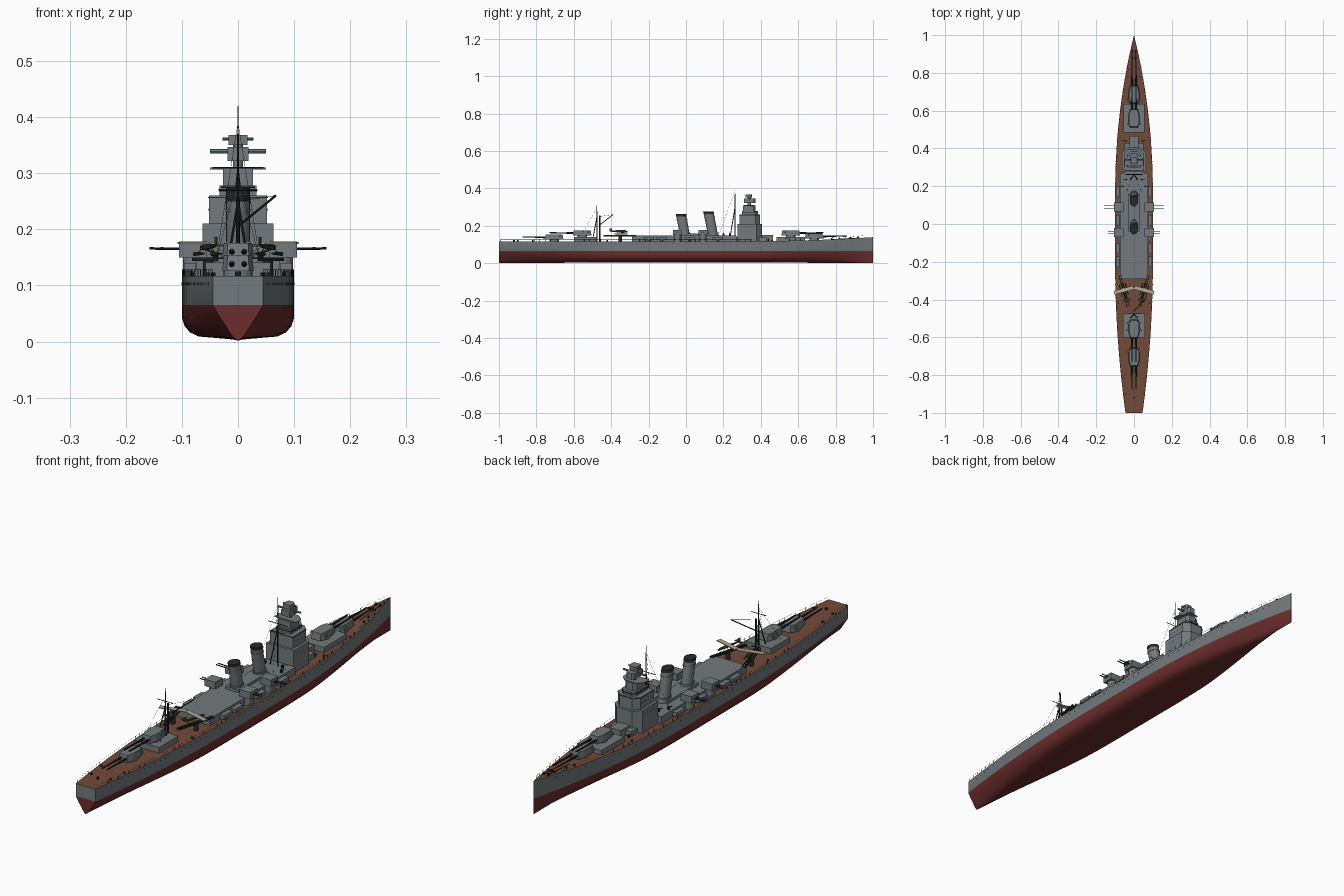
import bpy, bmesh, math
from mathutils import Vector, Matrix

old = bpy.data.objects.get("Cube")
if old:
    bpy.data.objects.remove(old)


def material(name, rgb):
    m = bpy.data.materials.new(name)
    m.use_nodes = True
    m.diffuse_color = (*rgb, 1)
    m.node_tree.nodes["Principled BSDF"].inputs["Base Color"].default_value = (*rgb, 1)
    return m


GREY = material("ship grey", (0.17, 0.195, 0.205))
DECK = material("wooden deck", (0.17, 0.07, 0.042))
RED = material("hull red", (0.15, 0.026, 0.026))
DARK = material("dark metal", (0.02, 0.022, 0.024))
CREAM = material("wing cream", (0.45, 0.42, 0.32))
OLIVE = material("aircraft olive", (0.06, 0.07, 0.03))


def finish(name, bm, *mats, smooth=False):
    bmesh.ops.recalc_face_normals(bm, faces=bm.faces)
    for f in bm.faces:
        f.smooth = smooth
    me = bpy.data.meshes.new(name)
    bm.to_mesh(me)
    bm.free()
    for m in mats:
        me.materials.append(m)
    if smooth:
        me.set_sharp_from_angle(angle=math.radians(35))
    ob = bpy.data.objects.new(name, me)
    bpy.context.collection.objects.link(ob)
    return ob


def box(bm, x, y, z, mtx=Matrix()):
    """Box from (low, high) ranges."""
    mid = Vector([(a + b) / 2 for a, b in (x, y, z)])
    size = [b - a for a, b in (x, y, z)]
    bmesh.ops.create_cube(bm, size=1, matrix=mtx @ Matrix.Translation(mid) @ Matrix.Diagonal((*size, 1)))


def rod(bm, p, q, r, r2=None, seg=8, mtx=Matrix()):
    """Cylinder or cone between two points."""
    p, q = Vector(p), Vector(q)
    turn = (q - p).to_track_quat('Z', 'Y').to_matrix().to_4x4()
    bmesh.ops.create_cone(bm, cap_ends=True, segments=seg, radius1=r, radius2=r if r2 is None else r2,
                          depth=(q - p).length, matrix=mtx @ Matrix.Translation((p + q) / 2) @ turn)


def prism(bm, outline, z0, z1, shrink=1.0, mtx=Matrix()):
    """Upright prism from a plan outline, optionally tapered."""
    low = [bm.verts.new(mtx @ Vector((x, y, z0))) for x, y in outline]
    top = [bm.verts.new(mtx @ Vector((x * shrink, y * shrink, z1))) for x, y in outline]
    bm.faces.new(low)
    bm.faces.new(top)
    for i in range(len(low)):
        j = (i + 1) % len(low)
        bm.faces.new((low[i], low[j], top[j], top[i]))


def half_beam(y):
    if y > 0.15:
        return max(0.0006, 0.1 * (1 - ((y - 0.15) / 0.85) ** 2.1))
    return 0.1 - 0.055 * (max(0, -y - 0.2) / 0.8) ** 2


def deck_z(y):
    return 0.117 + 0.022 * (max(0, y - 0.3) / 0.7) ** 2


# Hull: sections blended from a full midship shape to a V at both ends
FULL = [(1, 0.065), (1, 0.042), (0.95, 0.027), (0.85, 0.016), (0.7, 0.009), (0, 0.003)]
VEE = [(1, 0.065), (0.74, 0.045), (0.5, 0.029), (0.32, 0.016), (0.17, 0.007), (0, 0.001)]
bm = bmesh.new()
rings = []
N = 48
for i in range(N + 1):
    y = -math.cos(math.pi * i / N)
    b = half_beam(y)
    t = max(0, (abs(y) - 0.35) / 0.65) ** 1.4
    side = [(b, deck_z(y))] + [(b * (f[0] * (1 - t) + v[0] * t), f[1] * (1 - t) + v[1] * t)
                               for f, v in zip(FULL, VEE)]
    pts = side + [(-x, z) for x, z in side[-2::-1]]
    rings.append([bm.verts.new((x, y, z)) for x, z in pts])
for a, c in zip(rings, rings[1:]):
    for k in range(len(a)):
        n = (k + 1) % len(a)
        bm.faces.new((a[k], a[n], c[n], c[k])).material_index = 1 if n == 0 else 0
for ring in (rings[0], rings[-1]):
    bm.faces.new(ring[1:-1])
    bm.faces.new((ring[0], ring[1], ring[-2], ring[-1]))
for f in bm.faces:
    if max(v.co.z for v in f.verts) < 0.066:
        f.material_index = 2
finish("hull", bm, GREY, DECK, RED, smooth=True)

# Portholes along both sides
bm = bmesh.new()
for s in (-1, 1):
    for i in range(60):
        y = -0.94 + i * 0.031
        b = half_beam(y)
        rod(bm, (s * (b - 0.004), y, deck_z(y) - 0.014), (s * (b + 0.0006), y, deck_z(y) - 0.014), 0.002)
finish("portholes", bm, DARK)

# Deck edge railing
bm = bmesh.new()
for s in (-1, 1):
    last = None
    for i in range(67):
        y = -0.99 + i * 0.0297
        foot = Vector((s * (half_beam(y) - 0.001), y, deck_z(y)))
        top = foot + Vector((0, 0, 0.011))
        rod(bm, foot, top, 0.0005, seg=4)
        if last:
            rod(bm, last, top, 0.0003, seg=3)
        last = top
finish("railing", bm, DARK)

# Deckhouses
bm = bmesh.new()
box(bm, (-0.075, 0.075), (-0.29, 0.27), (0.112, 0.147))
box(bm, (-0.05, 0.05), (0.25, 0.43), (0.112, 0.14))
box(bm, (-0.025, 0.025), (0.4, 0.465), (0.112, 0.15))
box(bm, (-0.056, 0.056), (0.485, 0.635), (0.112, 0.141))
box(bm, (-0.058, 0.058), (-0.6, -0.475), (0.112, 0.141))
box(bm, (-0.03, 0.03), (-0.04, 0.16), (0.145, 0.158))
finish("deckhouses", bm, GREY)


# Main turrets with twin guns
def turret(name, y, z, aim, reach):
    mtx = Matrix.Translation((0, y, z)) @ Matrix.Rotation(0 if aim > 0 else math.pi, 4, 'Z')
    bm = bmesh.new()
    plan = [(-0.021, -0.05), (0.021, -0.05), (0.028, -0.03), (0.028, 0.02), (0.02, 0.05), (-0.02, 0.05),
            (-0.028, 0.02), (-0.028, -0.03)]
    prism(bm, plan, 0.006, 0.034, 0.9, mtx)
    rod(bm, (0, 0, -0.012), (0, 0, 0.008), 0.026, seg=20, mtx=mtx)
    box(bm, (-0.036, 0.036), (-0.034, -0.025), (0.02, 0.028), mtx)
    finish(name, bm, GREY)
    bm = bmesh.new()
    for x in (-0.011, 0.011):
        rod(bm, (x, 0.04, 0.018), (x, 0.085, 0.019), 0.0055, 0.0045, mtx=mtx)
        rod(bm, (x, 0.08, 0.019), (x, reach, 0.021), 0.0038, 0.0028, mtx=mtx)
    finish(name + "_guns", bm, DARK)


turret("fore_lower_turret", 0.685, 0.125, 1, 0.175)
turret("fore_upper_turret", 0.56, 0.142, 1, 0.175)
turret("aft_upper_turret", -0.555, 0.142, -1, 0.175)
turret("aft_lower_turret", -0.705, 0.12, -1, 0.17)


# Bridge tower in stepped tiers with chamfered forward corners
def tier(bm, w, y0, y1, z0, z1):
    c = w * 0.45
    prism(bm, [(-w, y0), (w, y0), (w, y1 - c), (w - c, y1), (c - w, y1), (-w, y1 - c)], z0, z1)


bm = bmesh.new()
for part in [(0.063, 0.275, 0.405, 0.112, 0.21), (0.052, 0.285, 0.395, 0.21, 0.26),
             (0.033, 0.3, 0.385, 0.26, 0.278), (0.027, 0.305, 0.372, 0.278, 0.308),
             (0.05, 0.31, 0.365, 0.307, 0.31), (0.019, 0.31, 0.372, 0.322, 0.347),
             (0.017, 0.318, 0.354, 0.35, 0.368)]:
    tier(bm, *part)
rod(bm, (0, 0.338, 0.305), (0, 0.338, 0.355), 0.009, seg=12)
rod(bm, (-0.05, 0.34, 0.339), (0.05, 0.34, 0.339), 0.004)
rod(bm, (-0.028, 0.338, 0.361), (0.028, 0.338, 0.361), 0.003)
finish("bridge_tower", bm, GREY)
bm = bmesh.new()
tier(bm, 0.034, 0.299, 0.386, 0.267, 0.272)
tier(bm, 0.0533, 0.2838, 0.3965, 0.256, 0.258)
for s in (-1, 1):
    for y in (0.3, 0.32, 0.34, 0.36):
        rod(bm, (s * 0.06, y, 0.19), (s * 0.0635, y, 0.19), 0.002)
        rod(bm, (s * 0.05, y, 0.235), (s * 0.0525, y, 0.235), 0.002)
finish("bridge_windows", bm, DARK)


# Raked oval funnels with dark caps
def funnel(name, y, rake, top):
    def pipe(za, zb, scale, tag, mat):
        bm = bmesh.new()
        rings = []
        for z in (za, zb):
            yc = y - rake * (z - 0.145) / (top - 0.145)
            rings.append([bm.verts.new((0.021 * scale * math.cos(a), yc + 0.027 * scale * math.sin(a), z))
                          for a in (math.tau * k / 24 for k in range(24))])
            bm.faces.new(rings[-1])
        for k in range(24):
            j = (k + 1) % 24
            bm.faces.new((rings[0][k], rings[0][j], rings[1][j], rings[1][k]))
        finish(name + tag, bm, mat, smooth=True)
    pipe(0.14, top - 0.004, 1, "", GREY)
    pipe(0.145, 0.165, 1.15, "_base", GREY)
    pipe(top - 0.03, top - 0.026, 1.08, "_band", GREY)
    pipe(top - 0.012, top, 1.03, "_cap", DARK)


funnel("fore_funnel", 0.145, 0.025, 0.275)
funnel("aft_funnel", -0.005, 0.022, 0.262)

# Secondary mounts, side tubes and light guns, mirrored
mounts, guns = bmesh.new(), bmesh.new()
for s in (-1, 1):
    for y, reach in ((0.09, 0.158), (-0.045, 0.138)):
        box(mounts, sorted((s * 0.055, s * 0.105)), (y - 0.024, y + 0.024), (0.15, 0.178))
        rod(mounts, (s * 0.078, y, 0.112), (s * 0.078, y, 0.152), 0.02, seg=16)
        for dy in (-0.007, 0.007):
            rod(guns, (s * 0.1, y + dy, 0.165), (s * reach, y + dy, 0.166), 0.0022)
    for y in (-0.2, -0.13, 0.02, 0.17):
        box(mounts, sorted((s * 0.076, s * 0.096)), (y - 0.028, y + 0.028), (0.124, 0.14))
        rod(mounts, (s * 0.086, y, 0.112), (s * 0.086, y, 0.126), 0.007)
    for x, y, z in ((0.04, 0.235, 0.147), (0.06, 0.2, 0.147), (0.045, 0.44, 0.117)):
        rod(guns, (s * x, y, z), (s * x, y, z + 0.012), 0.005)
        rod(guns, (s * x, y, z + 0.011), (s * (x + 0.018), y, z + 0.017), 0.0015)
finish("secondary_mounts", mounts, GREY)
finish("secondary_guns", guns, DARK)

# Bollards, capstans and anchor gear
bm = bmesh.new()
for s in (-1, 1):
    for y in (-0.9, -0.82, -0.42, 0.46, 0.78, 0.82, 0.88):
        x = s * (half_beam(y) - 0.014)
        rod(bm, (x, y, deck_z(y) - 0.002), (x, y, deck_z(y) + 0.006), 0.004)
for x, y in ((0, -0.92), (0, 0.88), (0.01, 0.92), (-0.01, 0.92)):
    rod(bm, (x, y, deck_z(y) - 0.002), (x, y, deck_z(y) + 0.008), 0.005)
for s in (-1, 1):
    rod(bm, (s * 0.01, 0.78, 0.127), (s * 0.008, 0.92, 0.135), 0.0015, seg=4)
finish("deck_fittings", bm, DARK)


# Tripod masts with yards and stays
def mast(name, y, top, joint, foot, yards):
    bm = bmesh.new()
    rod(bm, (0, y, 0.115), (0, y, joint), 0.003)
    rod(bm, (0, y, joint), (0, y, top), 0.0018, 0.001)
    for s in (-1, 1):
        rod(bm, (s * 0.022, y + foot, 0.115), (0, y, joint), 0.0022)
        rod(bm, (s * 0.04, y - 0.09, 0.14), (0, y, top - 0.03), 0.0004, seg=4)
    for z, w in yards:
        rod(bm, (-w, y, z), (w, y, z), 0.0014)
    finish(name, bm, DARK)


mast("fore_mast", 0.262, 0.42, 0.3, -0.03, ((0.31, 0.045), (0.275, 0.03)))
mast("aft_mast", -0.476, 0.325, 0.25, -0.025, ((0.27, 0.035),))
bm = bmesh.new()
rod(bm, (0, -0.46, 0.115), (0, -0.46, 0.255), 0.004)
rod(bm, (0, -0.46, 0.205), (0.067, -0.39, 0.26), 0.0022)
rod(bm, (0, -0.46, 0.25), (0.067, -0.39, 0.26), 0.0005, seg=4)
finish("crane", bm, DARK)

# Catapults carrying floatplanes, one each side
for s, label in ((1, "left"), (-1, "right")):
    mtx = Matrix.Translation((s * 0.053, -0.352, 0)) @ Matrix.Rotation(-s * math.radians(15), 4, 'Z')
    bm = bmesh.new()
    for x in (-0.006, 0.006):
        box(bm, (x - 0.0015, x + 0.0015), (-0.09, 0.085), (0.144, 0.15), mtx)
    for k in range(9):
        box(bm, (-0.006, 0.006), (-0.082 + k * 0.02, -0.079 + k * 0.02), (0.145, 0.149), mtx)
    rod(bm, (0, 0, 0.115), (0, 0, 0.145), 0.01, seg=12, mtx=mtx)
    finish(label + "_catapult", bm, DARK)
    bm = bmesh.new()
    rod(bm, (0, -0.058, 0.171), (0, 0.01, 0.169), 0.002, 0.0065, mtx=mtx)
    rod(bm, (0, 0.01, 0.169), (0, 0.04, 0.168), 0.0065, 0.005, mtx=mtx)
    box(bm, (-0.018, 0.018), (-0.058, -0.046), (0.171, 0.173), mtx)
    box(bm, (-0.001, 0.001), (-0.06, -0.046), (0.17, 0.186), mtx)
    for x in (-0.016, 0.016):
        rod(bm, (x, -0.03, 0.157), (x, 0.035, 0.156), 0.002, 0.0035, mtx=mtx)
        rod(bm, (x, 0.01, 0.157), (x * 0.4, 0.01, 0.17), 0.001, mtx=mtx)
    finish(label + "_floatplane_body", bm, OLIVE)
    bm = bmesh.new()
    box(bm, (-0.054, 0.054), (-0.008, 0.012), (0.174, 0.177), mtx)
    finish(label + "_floatplane_wing", bm, CREAM)
